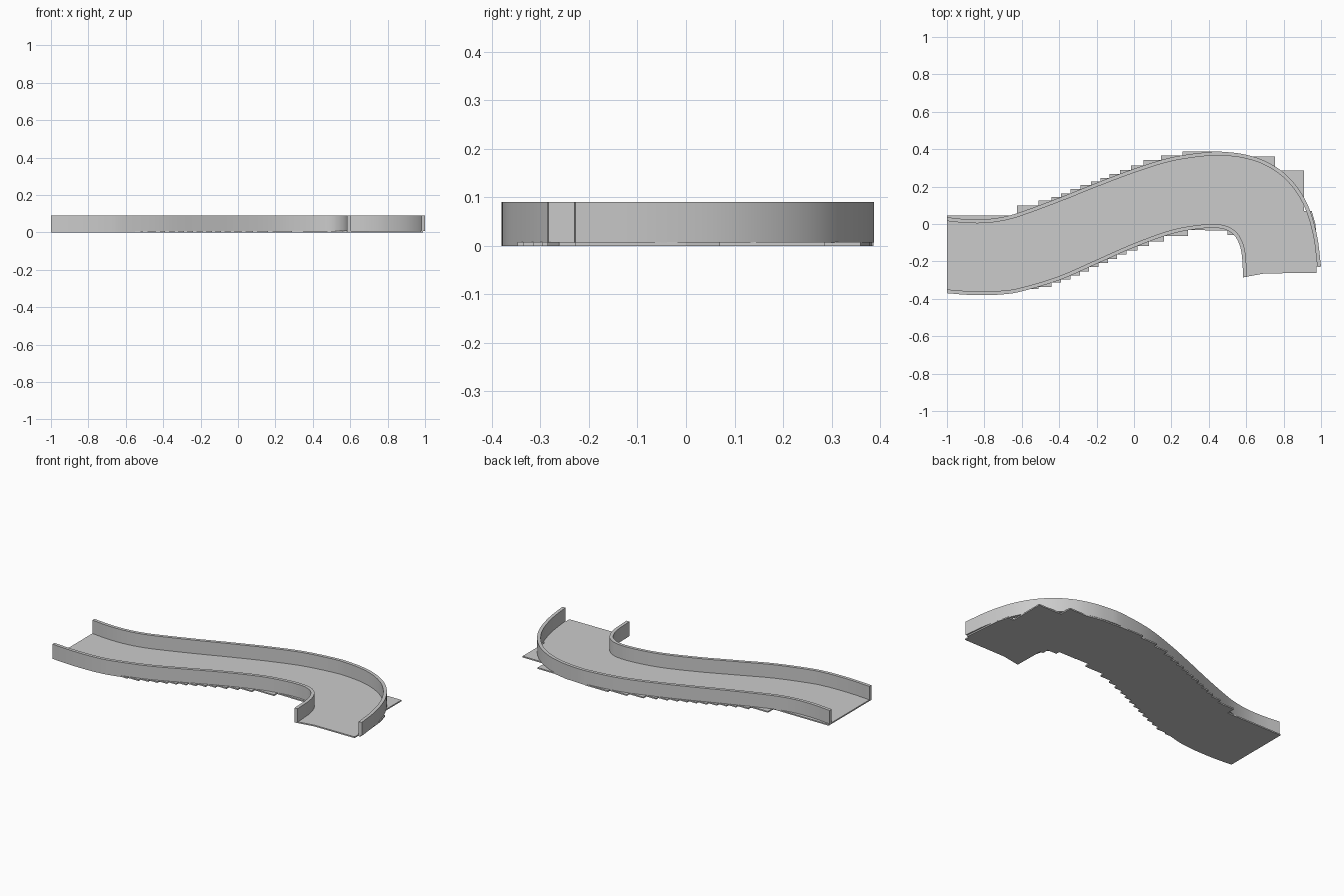
import bpy, bmesh
from mathutils import Vector

if "Cube" in bpy.data.objects:
    bpy.data.objects.remove(bpy.data.objects["Cube"])

WALL_T, Z0, Z1 = 0.02, 0.007, 0.09
FLOOR_T = 0.008

# Outer edge of each side wall, in plan
FAR = [(-1, .036), (-.9, .026), (-.8, .025), (-.7, .038), (-.6, .066), (-.4, .14), (-.2, .22),
       (0, .295), (.2, .356), (.4, .385), (.5, .384), (.6, .37), (.7, .337), (.8, .275),
       (.88, .187), (.94, .075), (.98, -.07), (1, -.228)]
NEAR = [(-1, -.37), (-.9, -.378), (-.8, -.38), (-.7, -.376), (-.6, -.36), (-.4, -.3), (-.2, -.213),
        (0, -.125), (.2, -.053), (.35, -.025), (.45, -.022), (.51, -.04), (.55, -.08),
        (.575, -.155), (.584, -.285)]


def smooth_path(pts, n=8):
    """Catmull-Rom sampling through the given points."""
    p = [Vector(q) for q in pts]
    p = [2 * p[0] - p[1]] + p + [2 * p[-1] - p[-2]]
    out = []
    for a, b, c, d in zip(p, p[1:], p[2:], p[3:]):
        for i in range(n):
            t = i / n
            out.append(0.5 * (2 * b + (c - a) * t + (2 * a - 5 * b + 4 * c - d) * t * t
                              + (3 * b - a - 3 * c + d) * t ** 3))
    return out + [p[-2]]


def y_at(path, x):
    for a, b in zip(path, path[1:]):
        if a.x <= x <= b.x:
            return a.y + (b.y - a.y) * (x - a.x) / max(b.x - a.x, 1e-6)
    return path[-1].y if x > path[-1].x else path[0].y


def finish(name, bm):
    bmesh.ops.recalc_face_normals(bm, faces=bm.faces)
    me = bpy.data.meshes.new(name)
    bm.to_mesh(me)
    bm.free()
    ob = bpy.data.objects.new(name, me)
    bpy.context.collection.objects.link(ob)
    return ob


def wall(name, path, side):
    """Sweep a rectangular section along the path, thickened to one side."""
    bm = bmesh.new()
    rings = []
    for i, p in enumerate(path):
        d = (path[min(i + 1, len(path) - 1)] - path[max(i - 1, 0)]).normalized()
        q = p + Vector((-d.y, d.x)) * side * WALL_T
        if i == 0:
            q.x = -1
        rings.append([bm.verts.new((v.x, v.y, z)) for v, z in ((p, Z0), (q, Z0), (q, Z1), (p, Z1))])
    for r, s in zip(rings, rings[1:]):
        for k in range(4):
            bm.faces.new((r[k], r[(k + 1) % 4], s[(k + 1) % 4], s[k]))
    bm.faces.new(rings[0])
    bm.faces.new(rings[-1])
    ob = finish(name, bm)
    bpy.ops.object.select_all(action='DESELECT')
    ob.select_set(True)
    bpy.context.view_layer.objects.active = ob
    bpy.ops.object.shade_smooth_by_angle()


far, near = smooth_path(FAR), smooth_path(NEAR)
wall("far_wall", far, -1)
wall("near_wall", near, 1)

# Track floor: stepped outline poking out below the walls
outline = [(p.x, p.y) for p in near if p.x < -0.55]
low_x = [-.55, -.51, -.44, -.39, -.34, -.29, -.24, -.19, -.14, -.09, -.04, .02, .08, .16, .29, .38]
for a, b in zip(low_x, low_x[1:]):
    y = y_at(near, a)
    outline += [(a, y), (b, y)]
outline += [(.38, -.035), (.5, -.035), (.5, -.06), (.56, -.06), (.56, -.1), (.58, -.1),
            (.584, -.285), (.7, -.264), (.975, -.262), (.975, -.228), (.99, -.228),
            (.97, 0), (.95, .07), (.91, .07), (.91, .285), (.755, .285), (.755, .36),
            (.64, .36), (.55, .378), (.42, .383)]
top_x = [.42, .26, .145, .05, -.016, -.075, -.13, -.18, -.23, -.285, -.34, -.39, -.44, -.51, -.625]
for a, b in zip(top_x, top_x[1:]):
    y = y_at(far, a)
    outline += [(a, y), (b, y)]
outline += [(-.625, .045), (-1, .045)]

bm = bmesh.new()
face = bm.faces.new([bm.verts.new((x, y, 0)) for x, y in outline])
new = bmesh.ops.extrude_face_region(bm, geom=[face])["geom"]
bmesh.ops.translate(bm, vec=(0, 0, FLOOR_T),
                    verts=[v for v in new if isinstance(v, bmesh.types.BMVert)])
if not face.is_valid or sum(len(f.verts) == len(outline) for f in bm.faces) < 2:
    bm.faces.new([v for v in bm.verts if v.co.z == 0])
bmesh.ops.remove_doubles(bm, verts=bm.verts, dist=1e-5)
finish("track_floor", bm)
